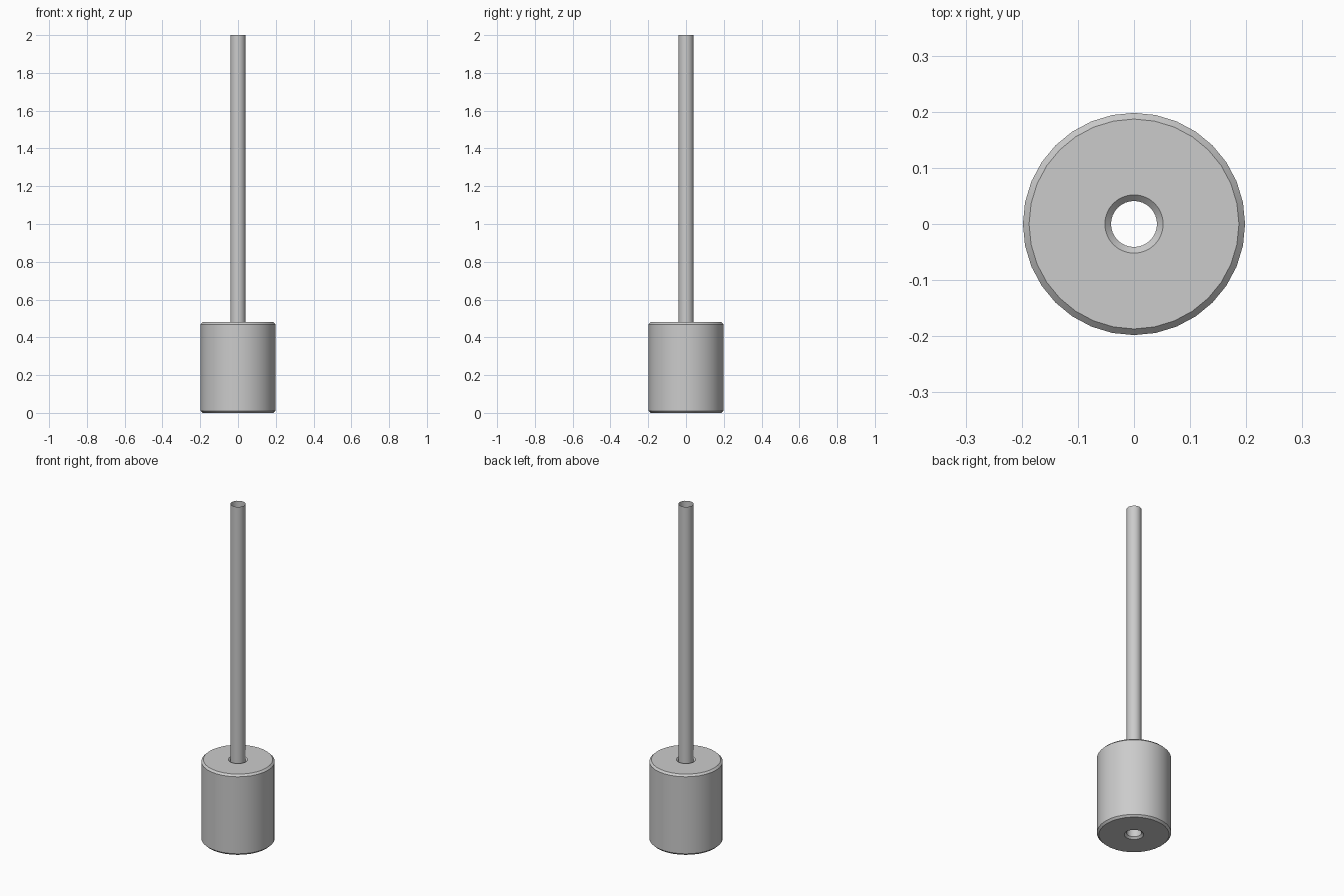
import bpy, bmesh, math

cube = bpy.data.objects.get("Cube")
if cube:
    bpy.data.objects.remove(cube)

grey = bpy.data.materials.new("light grey")
grey.use_nodes = True
grey.diffuse_color = (0.6, 0.6, 0.6, 1)
grey.node_tree.nodes["Principled BSDF"].inputs["Base Color"].default_value = (0.6, 0.6, 0.6, 1)


def lathe(name, profile, sides, closed):
    """Turn a (radius, height) profile around the z axis."""
    bm = bmesh.new()
    rings = [[bm.verts.new((r * math.cos(math.tau * i / sides), r * math.sin(math.tau * i / sides), z))
              for i in range(sides)] for r, z in profile]
    pairs = list(zip(rings, rings[1:]))
    if closed:
        pairs.append((rings[-1], rings[0]))
    for low, high in pairs:
        for i in range(sides):
            j = (i + 1) % sides
            bm.faces.new((low[i], low[j], high[j], high[i]))
    mesh = bpy.data.meshes.new(name)
    bm.to_mesh(mesh)
    bm.free()
    mesh.materials.append(grey)
    obj = bpy.data.objects.new(name, mesh)
    bpy.context.collection.objects.link(obj)
    bpy.ops.object.select_all(action='DESELECT')
    obj.select_set(True)
    bpy.context.view_layer.objects.active = obj
    bpy.ops.object.shade_smooth_by_angle(angle=math.radians(30))
    return obj


# Heavy cylinder with a chamfered rim and a chamfered through hole
outer, bore, chamfer, height = 0.198, 0.041, 0.011, 0.48
lathe("weight", [
    (bore, chamfer), (bore + chamfer, 0), (outer - chamfer, 0), (outer, chamfer),
    (outer, height - chamfer), (outer - chamfer, height),
    (bore + chamfer, height), (bore, height - chamfer)], 32, True)

# Thin open tube standing in the hole
lathe("tube", [(0.04, 0.012), (0.04, 2)], 16, False)
